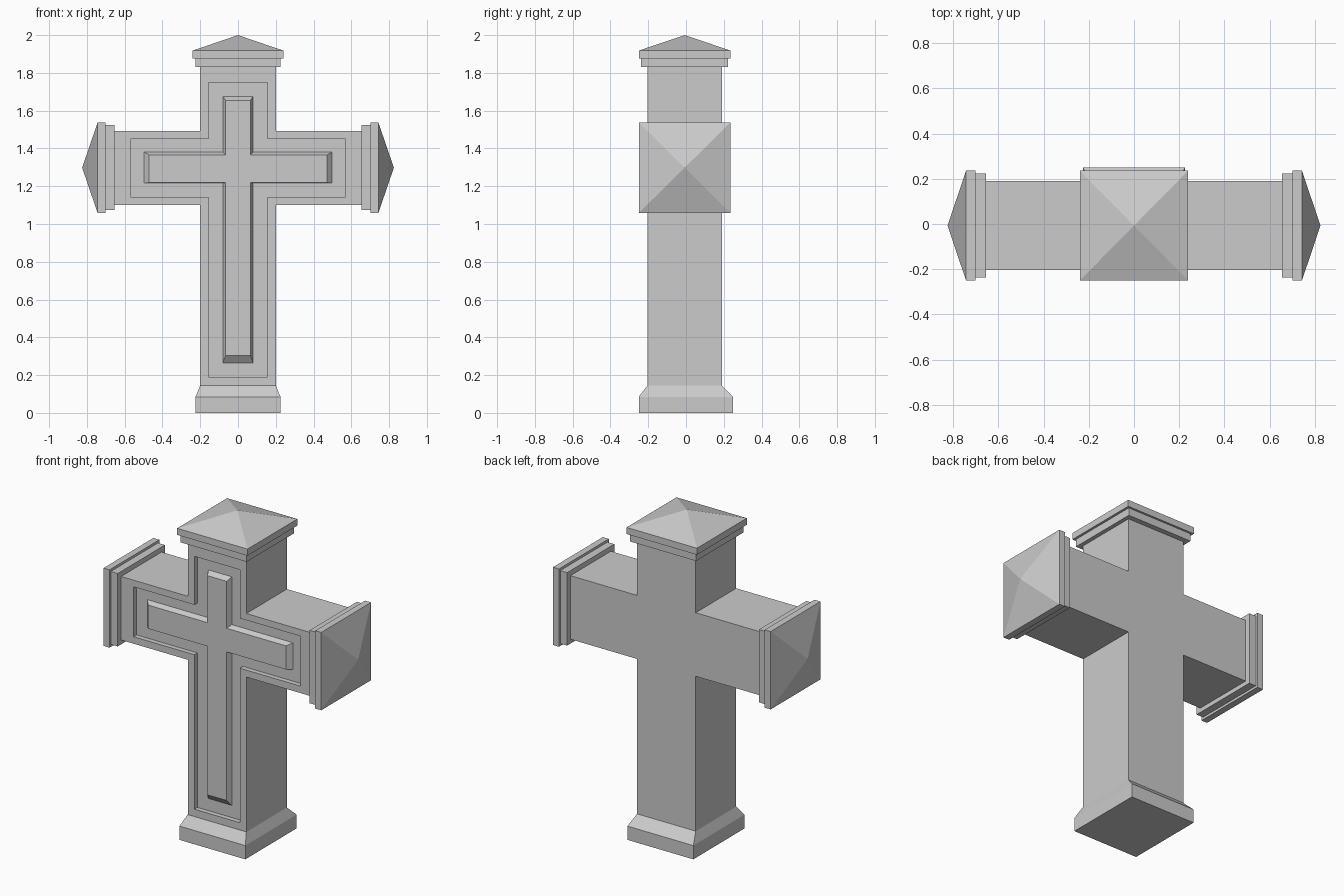
import bpy, bmesh

if "Cube" in bpy.data.objects:
    bpy.data.objects.remove(bpy.data.objects["Cube"])

YC = -0.007          # shaft and caps sit slightly forward of the base
FRONT, BACK = -0.204, 0.191


def loft(name, loops):
    """Skin equal-length point loops in order and close both ends."""
    bm = bmesh.new()
    rings = [[bm.verts.new(p) for p in loop] for loop in loops]
    for a, b in zip(rings, rings[1:]):
        n = len(a)
        for i in range(n):
            j = (i + 1) % n
            bm.faces.new((a[i], a[j], b[j], b[i]))
    bm.faces.new(rings[0])
    bm.faces.new(rings[-1])
    bmesh.ops.remove_doubles(bm, verts=bm.verts, dist=1e-5)
    bmesh.ops.recalc_face_normals(bm, faces=bm.faces)
    mesh = bpy.data.meshes.new(name)
    bm.to_mesh(mesh)
    bm.free()
    obj = bpy.data.objects.new(name, mesh)
    bpy.context.collection.objects.link(obj)
    return obj


def cross(y, w, arm, bottom, lo, hi, top):
    """Cross outline in the xz plane at depth y."""
    right = [(w, bottom), (w, lo), (arm, lo), (arm, hi), (w, hi), (w, top)]
    pts = right + [(-x, z) for x, z in reversed(right)]
    return [(x, y, z) for x, z in pts]


def rect(z, hx, hy, yc=0.0):
    return [(-hx, yc - hy, z), (hx, yc - hy, z), (hx, yc + hy, z), (-hx, yc + hy, z)]


# Cross shaft with sunken front panel and raised bevelled inner cross
loft("cross_body", [
    cross(BACK, 0.20, 0.66, 0.14, 1.10, 1.492, 1.84),
    cross(FRONT, 0.20, 0.66, 0.14, 1.10, 1.492, 1.84),
    cross(FRONT, 0.155, 0.57, 0.19, 1.143, 1.451, 1.75),
    cross(FRONT + 0.03, 0.155, 0.57, 0.19, 1.143, 1.451, 1.75),
    cross(FRONT + 0.03, 0.08, 0.497, 0.265, 1.216, 1.38, 1.675),
    cross(FRONT, 0.066, 0.47, 0.303, 1.219, 1.365, 1.655),
])

# Foot with sloped shoulder
loft("base", [
    rect(0, 0.225, 0.25),
    rect(0.085, 0.225, 0.25),
    rect(0.145, 0.20, 0.1975, YC),
])


def cap(name, place):
    """Two-step moulding with a pyramid tip; heights run outward from the shaft."""
    steps = [(0, 0.225, 0.23), (0.047, 0.225, 0.23), (0.047, 0.24, 0.243), (0.088, 0.24, 0.243)]
    loops = [rect(h, hx, hy, YC) for h, hx, hy in steps]
    tip = 0.17
    obj = loft(name, [[place(*p) for p in loop] for loop in loops])
    # Raise the outer face into a pyramid
    bm = bmesh.new()
    bm.from_mesh(obj.data)
    goal = [place(*p) for p in loops[-1]]
    outer = [f for f in bm.faces if len(f.verts) == 4 and
             all(min(sum((a - b) ** 2 for a, b in zip(v.co, g)) for g in goal) < 1e-8 for v in f.verts)]
    apex = bmesh.ops.poke(bm, faces=outer)["verts"][0]
    apex.co = place(0, YC, tip)
    bm.to_mesh(obj.data)
    bm.free()


# Caps on the top and on both arms
cap("top_cap", lambda x, y, h: (x, y, 1.83 + h))
for side, s in (("left", -1), ("right", 1)):
    cap(side + "_arm_cap", lambda x, y, h: (s * (0.655 + h), y, 1.298 + x))
